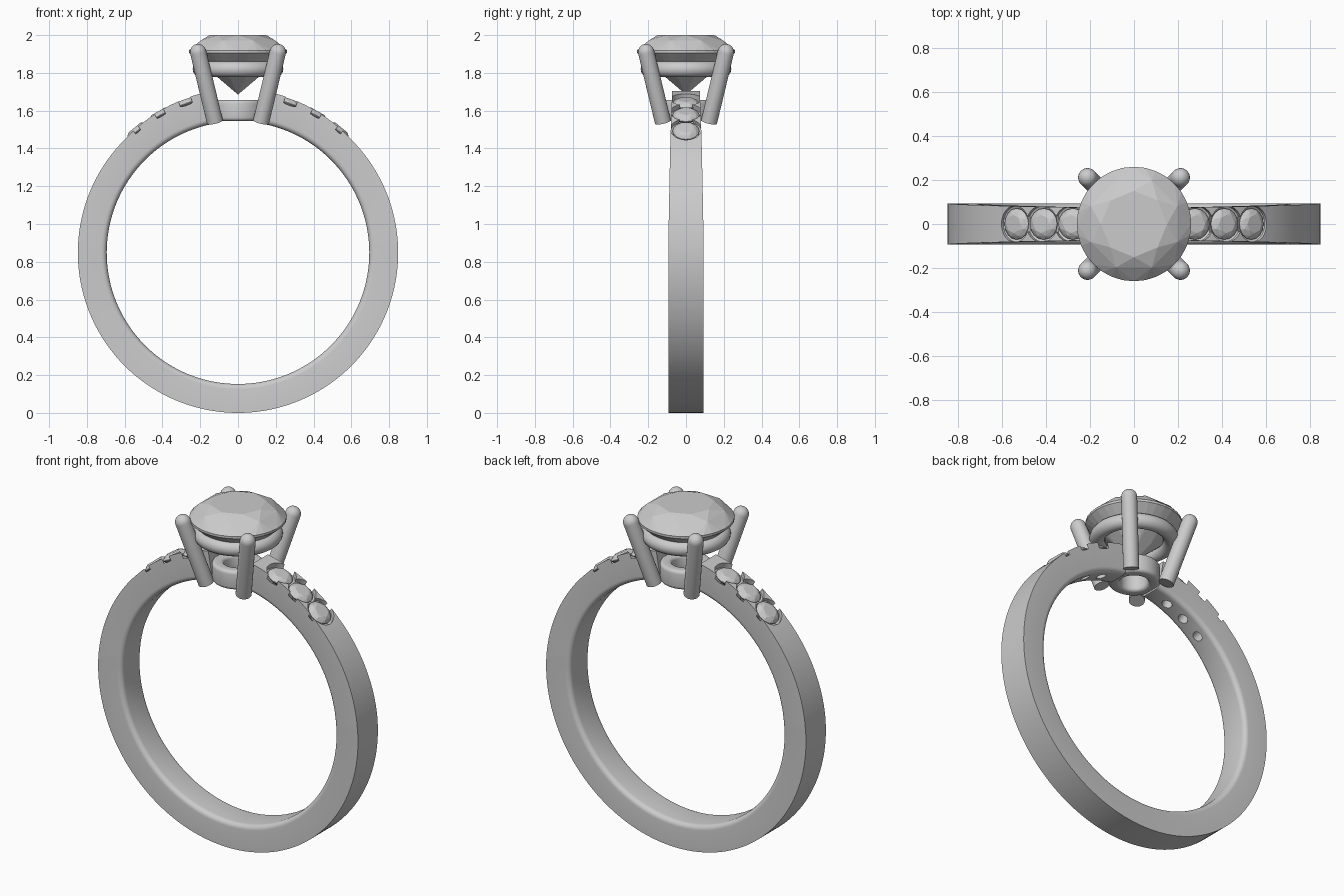
import bpy, bmesh
from math import sin, cos, pi, radians
from mathutils import Vector, Matrix

if "Cube" in bpy.data.objects:
    bpy.data.objects.remove(bpy.data.objects["Cube"])

CZ = 0.848  # height of the finger-hole centre


def finish(name, bm, smooth=True, matrix=None):
    bmesh.ops.recalc_face_normals(bm, faces=bm.faces)
    me = bpy.data.meshes.new(name)
    bm.to_mesh(me)
    bm.free()
    ob = bpy.data.objects.new(name, me)
    bpy.context.collection.objects.link(ob)
    if matrix:
        me.transform(matrix)
    if smooth:
        shade(ob)
    return ob


def shade(ob):
    bpy.ops.object.select_all(action='DESELECT')
    ob.select_set(True)
    bpy.context.view_layer.objects.active = ob
    bpy.ops.object.shade_smooth_by_angle(angle=radians(32))


def skin(bm, rings, loop):
    """Bridge rings of vertices; closed loop or capped ends."""
    n = len(rings[0])
    for i in range(len(rings) if loop else len(rings) - 1):
        a, b = rings[i], rings[(i + 1) % len(rings)]
        for j in range(n):
            k = (j + 1) % n
            bm.faces.new((a[j], a[k], b[k], b[j]))
    if not loop:
        bm.faces.new(rings[0])
        bm.faces.new(rings[-1])


def lathe(name, profile, n=32, loop=False, matrix=None, smooth=True):
    bm = bmesh.new()
    rings = [[bm.verts.new((r * cos(2 * pi * i / n), r * sin(2 * pi * i / n), z))
              for i in range(n)] for r, z in profile]
    skin(bm, rings, loop)
    return finish(name, bm, smooth, matrix)


def brilliant(name, radius, n, matrix):
    """Faceted round stone, girdle at local z = 0."""
    bm = bmesh.new()
    rows = [(0.58, 0.33, 8, 0), (0.82, 0.22, 8, 0.5), (1, 0.02, n, 0),
            (1, -0.03, n, 0), (0.4, -0.565, 8, 0.5), (0, -0.88, 1, 0)]
    for r, z, count, off in rows:
        for i in range(count):
            a = 2 * pi * (i + off) / count
            bm.verts.new((radius * r * cos(a), radius * r * sin(a), radius * z))
    bmesh.ops.convex_hull(bm, input=bm.verts)
    return finish(name, bm, False, matrix)


def on_shank(deg, radius):
    a = radians(deg)
    return (Matrix.Translation((radius * sin(a), 0, CZ + radius * cos(a)))
            @ Matrix.Rotation(a, 4, 'Y'))


# Shank: open band with a rounded inside, slightly narrower and thicker near the head
bm = bmesh.new()
rings = []
STEPS, START = 136, 9.5
for i in range(STEPS + 1):
    deg = START + (360 - 2 * START) * i / STEPS
    d = min(deg, 360 - deg)
    hw = 0.073 + 0.02 * min(1, (d - START) / 75)
    ro = 0.848 + 0.02 * max(0, 1 - (d - START) / 35)
    f = 0.028
    arc = [(0.695 + f - f * sin(t * pi / 10), hw - f + f * cos(t * pi / 10)) for t in range(6)]
    section = [(ro, hw)] + arc + [(r, -y) for r, y in reversed(arc)] + [(ro, -hw)]
    a = radians(deg)
    rings.append([bm.verts.new((r * sin(a), y, CZ + r * cos(a))) for r, y in section])
skin(bm, rings, False)
shank = finish("shank", bm, False)

# Accent stones and the drilled seats they sit in
for side in (-1, 1):
    for k, deg in enumerate((19.3, 29.4, 39.6)):
        m = on_shank(side * deg, 0.836)
        cutter = lathe("seat_cutter", [(0.028, -0.22), (0.028, -0.05), (0.072, -0.012),
                                       (0.083, -0.006), (0.083, 0.1)], 32, False, m, False)
        cutter.hide_render = True
        mod = shank.modifiers.new("seat", 'BOOLEAN')
        mod.operation = 'DIFFERENCE'
        mod.solver = 'EXACT'
        mod.object = cutter
        bpy.context.view_layer.objects.active = shank
        bpy.ops.object.modifier_apply(modifier=mod.name)
        bpy.data.objects.remove(cutter)
        brilliant(f"accent_stone_{'left' if side < 0 else 'right'}_{k + 1}", 0.071, 16, m)
shade(shank)

# Head base: short rounded tube
ri, ro, z0, z1, b = 0.075, 0.14, 1.545, 1.657, 0.02
corners = [(ro - b, z1 - b, 90), (ri + b, z1 - b, 180), (ri + b, z0 + b, 270), (ro - b, z0 + b, 360)]
prof = [(r + b * cos(radians(e - 90 + t * 22.5)), z + b * sin(radians(e - 90 + t * 22.5)))
        for r, z, e in corners for t in range(5)]
lathe("head_base", prof, 48, True)

# Gallery ring under the main stone
lathe("gallery_ring", [(0.198 + 0.042 * cos(t * pi / 8), 1.82 + 0.042 * sin(t * pi / 8))
                       for t in range(16)], 48, True)

# Four leaning prongs with domed tips
R = 0.043
for sx in (-1, 1):
    for sy in (-1, 1):
        foot = Vector((sx * 0.122, sy * 0.122, 1.54))
        axis = Vector((sx * 0.211, sy * 0.211, 1.91)) - foot
        L = axis.length
        prof = [(R, 0)] + [(R * cos(t * pi / 12.4), L + R * sin(t * pi / 12.4)) for t in range(7)]
        m = Matrix.Translation(foot) @ axis.to_track_quat('Z', 'Y').to_matrix().to_4x4()
        lathe(f"prong_{'left' if sx < 0 else 'right'}_{'front' if sy < 0 else 'back'}",
              prof, 24, False, m)

# Main stone
brilliant("main_stone", 0.26, 32, Matrix.Translation((0, 0, 1.914)))
